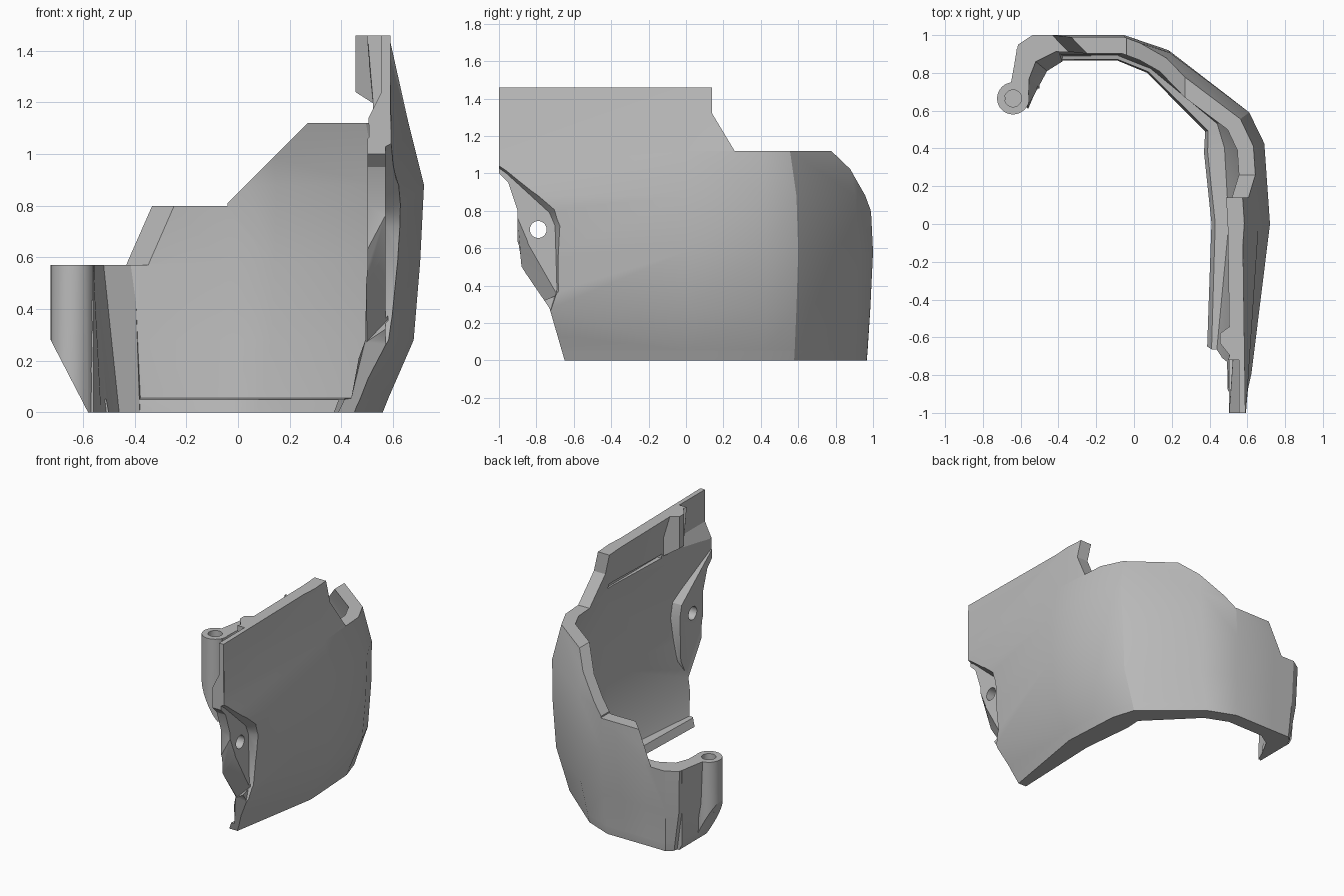
import bpy
import bmesh
from mathutils import Vector

cube = bpy.data.objects.get("Cube")
if cube:
    bpy.data.objects.remove(cube, do_unlink=True)

grey = bpy.data.materials.new("plain_grey")
grey.use_nodes = True
tone = (0.5, 0.5, 0.5, 1)
grey.diffuse_color = tone
grey.node_tree.nodes["Principled BSDF"].inputs["Base Color"].default_value = tone


def make_object(name, bm):
    bmesh.ops.recalc_face_normals(bm, faces=bm.faces)
    mesh = bpy.data.meshes.new(name)
    bm.to_mesh(mesh)
    bm.free()
    obj = bpy.data.objects.new(name, mesh)
    bpy.context.collection.objects.link(obj)
    mesh.materials.append(grey)
    return obj


def place(axis, point, depth):
    u, v = point
    return {"x": (depth, u, v), "y": (u, depth, v), "z": (u, v, depth)}[axis]


def prism(name, axis, points, start, end, end_points=None):
    """Extrude a flat outline along an axis, optionally to another outline."""
    bm = bmesh.new()
    first = [bm.verts.new(place(axis, p, start)) for p in points]
    last = [bm.verts.new(place(axis, p, end)) for p in end_points or points]
    bm.faces.new(first)
    bm.faces.new(last)
    count = len(first)
    for i in range(count):
        j = (i + 1) % count
        bm.faces.new((first[i], first[j], last[j], last[i]))
    return make_object(name, bm)


def box(name, xs, ys, zs):
    outline = [(xs[0], ys[0]), (xs[1], ys[0]), (xs[1], ys[1]), (xs[0], ys[1])]
    return prism(name, "z", outline, *zs)


def rod(name, axis, centre, radius, start, end):
    bm = bmesh.new()
    bmesh.ops.create_circle(bm, segments=32, radius=radius)
    outline = [(v.co.x + centre[0], v.co.y + centre[1]) for v in bm.verts]
    bm.free()
    return prism(name, axis, outline, start, end)


def combine(target, tool, operation):
    """Apply a boolean and discard the tool."""
    tool.hide_render = True
    mod = target.modifiers.new(operation.lower(), "BOOLEAN")
    mod.operation = operation
    mod.solver = "EXACT"
    mod.object = tool
    bpy.context.view_layer.objects.active = target
    bpy.ops.object.modifier_apply(modifier=mod.name)
    bpy.data.objects.remove(tool, do_unlink=True)


# Plan outline of the outer wall, from the front of the side to the hook
path = [Vector(p) for p in [
    (0.59, -1.05), (0.72, 0), (0.69, 0.43), (0.61, 0.6), (0.19, 0.92),
    (-0.05, 1), (-0.38, 1), (-0.54, 1), (-0.62, 0.95), (-0.66, 0.74)]]
last = len(path) - 1
hook_start = last - 2

# Height, inward lean of the side, inward lean of the back
levels = [(0, 0.16, 0.035), (0.05, 0.14, 0.03), (0.055, 0.138, 0.03),
          (0.28, 0.04, 0.015), (0.58, 0.015, 0), (0.88, 0, 0.015),
          (1.12, 0.06, 0.07), (1.5, 0.145, 0.15)]
foot_thickness = [0.01, 0.15, 0.17, 0.14] + [0.1] * 3 + [0.09] * 3


def normal_at(i):
    total = Vector((0, 0))
    for k in (i - 1, i):
        if 0 <= k < last:
            d = (path[k + 1] - path[k]).normalized()
            total += Vector((d.y, -d.x))
    return total.normalized()


def wall_ring(z, side, back):
    outer, inner = [], []
    for i, p in enumerate(path):
        n = normal_at(i)
        lean = side
        if i >= hook_start:
            lean = side * 0.45
        elif i == 0:
            lean = side * 1.3 if z < 0.9 else 0
        q = p - Vector((n.x * lean, n.y * back))
        # The foot carries a ledge, above which the wall is thinner
        thick = 0.088
        if z < 0.052:
            thick = foot_thickness[i]
        elif z < 0.1:
            thick = min(0.08, foot_thickness[i])
        outer.append((*q, z))
        inner.append((*(q - n * thick), z))
    return outer + inner[::-1]


# Curved leaning shell
bm = bmesh.new()
rings = [[bm.verts.new(c) for c in wall_ring(*level)] for level in levels]
size = len(rings[0])
for low, high in zip(rings, rings[1:]):
    for i in range(size):
        j = (i + 1) % size
        bm.faces.new((low[i], low[j], high[j], high[i]))
for ring in (rings[0], rings[-1]):
    for i in range(last):
        bm.faces.new((ring[i], ring[i + 1], ring[size - 2 - i], ring[size - 1 - i]))
shell = make_object("curved_guard_shell", bm)

# Inner boss around the mounting hole
boss = [(-1.05, 1.17), (-0.62, 0.83), (-0.59, 0.72), (-0.61, 0.4),
        (-0.68, 0.28), (-1.05, 0.5)]
boss_top = [(-1.05, 1.1), (-0.67, 0.8), (-0.65, 0.72), (-0.66, 0.42),
            (-0.7, 0.34), (-1.05, 0.56)]
combine(shell, prism("boss", "x", boss, 0.575, 0.502, boss_top), "UNION")

# Tapered rib inside the top strip
rib = [(-0.77, 1.5), (-0.77, 1.17), (-0.5, 1.17), (-0.5, 1.5)]
rib_tip = [(-0.63, 1.5), (-0.63, 1.24), (-0.58, 1.24), (-0.58, 1.5)]
combine(shell, prism("rib", "x", rib, 0.565, 0.455, rib_tip), "UNION")

# Trim to the side outline
side_outline = [
    (-0.62, -0.1), (1.1, -0.1), (1.1, 1.12), (0.26, 1.12), (0.14, 1.32),
    (0.14, 1.46), (-1, 1.46), (-1, 1), (-0.95, 0.95), (-0.9, 0.8),
    (-0.9, 0.6), (-0.88, 0.5), (-0.73, 0.28)]
combine(shell, prism("side_trim", "x", side_outline, -1, 1), "INTERSECT")

# Stepped and slanted top of the back wall
slope = [(-0.05, 0.8), (0.27, 1.12), (0.27, 1.6), (-0.05, 1.6)]
combine(shell, prism("slope_cut", "y", slope, 0.3, 1.1), "DIFFERENCE")


def step(shift):
    return [(-1, 0.57), (shift - 0.33, 0.57), (shift - 0.24, 0.8),
            (-0.04, 0.8), (-0.04, 1.6), (-1, 1.6)]


combine(shell, prism("step_cut", "y", step(0.14), 0.75, 1.1, step(-0.2)), "DIFFERENCE")
combine(shell, box("hook_cut", (-1, -0.45), (0.3, 1.1), (0.57, 1.6)), "DIFFERENCE")

# Web that flares towards the foot and joins the hook to the barrel
web_foot = [(-0.62, 0.66), (-0.6, 0.9), (-0.37, 0.92), (-0.38, 0.86),
            (-0.46, 0.81), (-0.53, 0.68), (-0.56, 0.61)]
web_top = [(-0.66, 0.68), (-0.62, 0.93), (-0.37, 0.94), (-0.4, 0.92),
           (-0.52, 0.86), (-0.555, 0.77), (-0.56, 0.63)]
combine(shell, prism("web", "z", web_foot, 0, 0.57, web_top), "UNION")

# Hinge barrel with its blind hole and chamfered foot
barrel = (-0.64, 0.665)
combine(shell, rod("barrel", "z", barrel, 0.085, 0, 0.57), "UNION")
combine(shell, rod("barrel_hole", "z", barrel, 0.045, 0.2, 0.7), "DIFFERENCE")
chamfer = [(-0.9, 0.62), (-0.725, 0.28), (-0.58, 0), (-0.53, -0.1), (-0.9, -0.1)]
combine(shell, prism("foot_cut", "y", chamfer, 0.3, 1.1), "DIFFERENCE")

# Outer pocket, its bevelled front edge and the mounting hole
pocket = [(-1.1, 1.1), (-0.96, 1.0), (-0.73, 0.79), (-0.7, 0.72),
          (-0.69, 0.38), (-0.73, 0.25), (-1.1, 0.25)]
pocket_rim = [(-1.1, 1.2), (-0.96, 1.06), (-0.68, 0.82), (-0.65, 0.72),
              (-0.66, 0.33), (-0.71, 0.25), (-1.1, 0.25)]
combine(shell, prism("pocket", "x", pocket, 0.57, 0.68, pocket_rim), "DIFFERENCE")
edge = [(-1.1, 0.62), (-0.9, 0.62), (-0.88, 0.5), (-0.73, 0.27), (-1.1, 0.2)]
edge_outer = [(-1.1, 0.78), (-0.9, 0.78), (-0.84, 0.64), (-0.68, 0.36), (-1.1, 0.2)]
combine(shell, prism("edge_bevel", "x", edge, 0.495, 0.58, edge_outer), "DIFFERENCE")
combine(shell, rod("mount_hole", "x", (-0.79, 0.7), 0.045, 0.3, 0.9), "DIFFERENCE")

# Thinned front of the top strip, and inner groove
thin = [(0.4, 1.14), (0.505, 1.14), (0.52, 1.17), (0.555, 1.24), (0.555, 1.6), (0.4, 1.6)]
combine(shell, prism("strip_cut", "y", thin, -1.1, -0.72), "DIFFERENCE")
combine(shell, box("groove", (0.4, 0.57), (-0.5, 0.06), (1.18, 1.21)), "DIFFERENCE")

bpy.ops.object.select_all(action="DESELECT")
shell.select_set(True)
bpy.context.view_layer.objects.active = shell
bpy.ops.object.shade_smooth_by_angle(angle=0.45)
